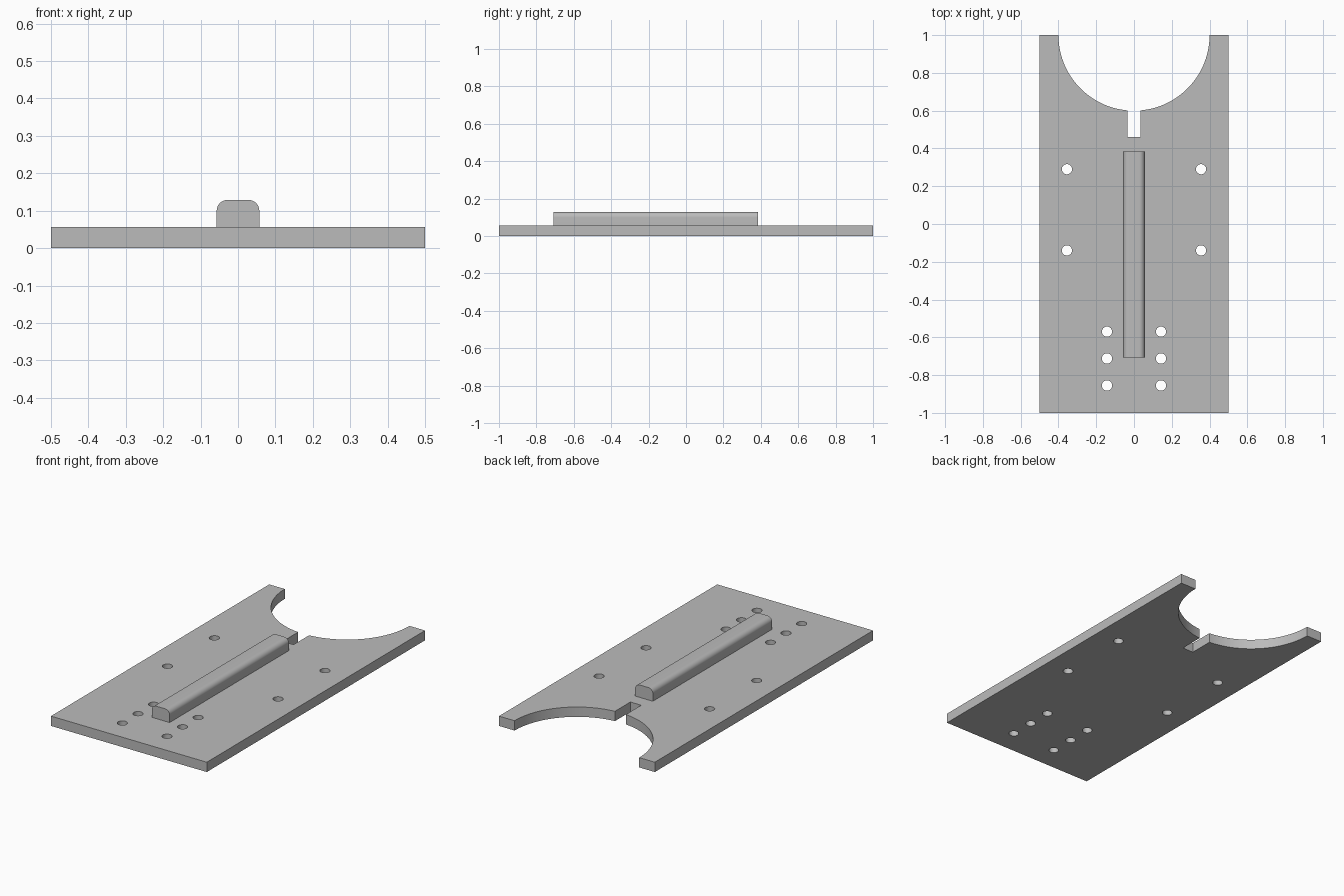
import bpy, bmesh
from math import sin, cos, pi, asin

if "Cube" in bpy.data.objects:
    bpy.data.objects.remove(bpy.data.objects["Cube"])

# One plain grey for everything
GREY = (0.50, 0.50, 0.50, 1)
grey = bpy.data.materials.new("grey")
grey.use_nodes = True
grey.diffuse_color = GREY
grey.node_tree.nodes["Principled BSDF"].inputs["Base Color"].default_value = GREY


def arc(cx, cy, r, start, end, steps):
    angles = [start + (end - start) * i / steps for i in range(steps + 1)]
    return [(cx + r * cos(a), cy + r * sin(a)) for a in angles]


def extruded(name, outlines, depth):
    """Solid from closed outlines; the inner ones become holes."""
    curve = bpy.data.curves.new(name, "CURVE")
    curve.dimensions = "2D"
    curve.fill_mode = "BOTH"
    curve.extrude = depth / 2
    for points in outlines:
        spline = curve.splines.new("POLY")
        spline.points.add(len(points) - 1)
        for point, (x, y) in zip(spline.points, points):
            point.co = (x, y, 0, 1)
        spline.use_cyclic_u = True
    obj = bpy.data.objects.new(name, curve)
    bpy.context.collection.objects.link(obj)
    bpy.ops.object.select_all(action="DESELECT")
    obj.select_set(True)
    bpy.context.view_layer.objects.active = obj
    bpy.ops.object.convert(target="MESH")
    obj = bpy.context.object
    bm = bmesh.new()
    bm.from_mesh(obj.data)
    bmesh.ops.remove_doubles(bm, verts=bm.verts, dist=1e-5)
    bmesh.ops.recalc_face_normals(bm, faces=bm.faces)
    bm.to_mesh(obj.data)
    bm.free()
    obj.data.materials.clear()
    obj.data.materials.append(grey)
    bpy.ops.object.shade_smooth_by_angle(angle=pi / 6)
    return obj


# Base plate: round notch at the back, narrow slot, ten drilled holes
THICK = 0.057
NOTCH, SLOT, SLOT_END = 0.4, 0.035, 0.46
gap = asin(SLOT / NOTCH)
right_edge = [(0.5, -1), (0.5, 1)] + arc(0, 1, NOTCH, 0, gap - pi / 2, 32) + [(SLOT, SLOT_END)]
left_edge = [(-x, y) for x, y in reversed(right_edge)]
centres = [(0.355, 0.29), (0.355, -0.14)] + [(0.143, y) for y in (-0.57, -0.712, -0.855)]
holes = [arc(side * x, y, 0.027, 0, 2 * pi, 32)[:-1] for x, y in centres for side in (1, -1)]
plate = extruded("base_plate", [right_edge + left_edge] + holes, THICK)
plate.location.z = THICK / 2

# Raised rail: rounded top corners, extruded along y
HALF, HEIGHT, ROUND = 0.057, 0.129 - THICK, 0.029
FRONT, BACK = -0.708, 0.385
corner = arc(HALF - ROUND, HEIGHT - ROUND, ROUND, 0, pi / 2, 10)
profile = [(HALF, 0)] + corner + [(-x, z) for x, z in reversed(corner)] + [(-HALF, 0)]
rail = extruded("centre_rail", [profile], BACK - FRONT)
rail.rotation_euler.x = pi / 2
rail.location = (0, (FRONT + BACK) / 2, THICK)
